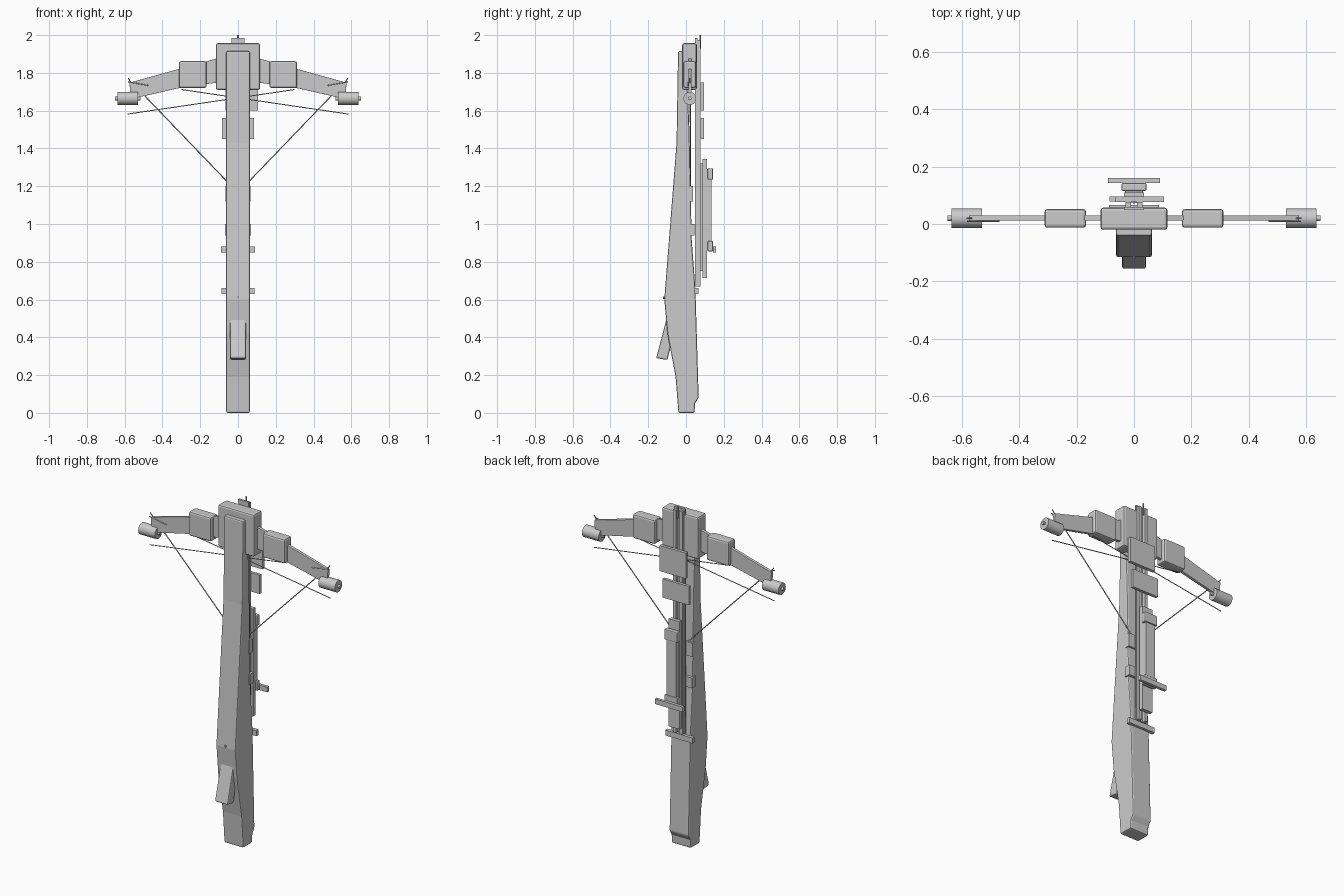
import bpy, bmesh
from mathutils import Vector


def finish(name, bm, bevel=0.0, segs=2):
    bmesh.ops.recalc_face_normals(bm, faces=bm.faces)
    me = bpy.data.meshes.new(name)
    bm.to_mesh(me)
    bm.free()
    ob = bpy.data.objects.new(name, me)
    bpy.context.collection.objects.link(ob)
    if bevel:
        mod = ob.modifiers.new("bevel", 'BEVEL')
        mod.width, mod.segments = bevel, segs
        mod.limit_method = 'ANGLE'
    return ob


def box(name, x, y, z, bevel=0.0):
    bm = bmesh.new()
    bmesh.ops.create_cube(bm, size=1)
    for v in bm.verts:
        v.co = Vector([(r[0] + r[1]) / 2 + c * (r[1] - r[0]) for c, r in zip(v.co, (x, y, z))])
    return finish(name, bm, bevel)


def prism(name, pts, a, b, axis, bevel=0.0):
    # pts are (y, z) when axis is x, and (x, z) when axis is y
    bm = bmesh.new()
    put = (lambda p, d: (d, p[0], p[1])) if axis == 'x' else (lambda p, d: (p[0], d, p[1]))
    face = bm.faces.new([bm.verts.new(put(p, a)) for p in pts])
    ext = bmesh.ops.extrude_face_region(bm, geom=[face])
    for v in ext['geom']:
        if isinstance(v, bmesh.types.BMVert):
            v.co[0 if axis == 'x' else 1] = b
    return finish(name, bm, bevel)


def rod(name, p, q, r, sides=8):
    p, q = Vector(p), Vector(q)
    bm = bmesh.new()
    bmesh.ops.create_cone(bm, cap_ends=True, segments=sides, radius1=r, radius2=r, depth=(q - p).length)
    rot = Vector((0, 0, 1)).rotation_difference(q - p)
    for v in bm.verts:
        v.co = rot @ v.co + (p + q) / 2
    for f in bm.faces:
        f.smooth = sides > 12 and len(f.verts) == 4
    return finish(name, bm)


# Stock and trigger lever
prism("stock", [(-0.04, 0.0), (-0.055, 0.19), (-0.098, 0.42), (-0.115, 0.6), (-0.05, 1.43),
                (-0.042, 1.915), (0.0, 1.915), (0.018, 1.5), (0.03, 0.92), (0.05, 0.65),
                (0.067, 0.08), (0.048, 0.05), (0.045, 0.0)], -0.063, 0.063, 'x', 0.008)
prism("trigger_lever", [(-0.1, 0.51), (-0.158, 0.29), (-0.098, 0.28), (-0.07, 0.4)],
      -0.042, 0.042, 'x', 0.008)
rod("stock_pin", (0, -0.11, 0.61), (0, -0.122, 0.61), 0.006)

# Head block holding the bow
box("head_block", (-0.117, 0.117), (-0.02, 0.057), (1.71, 1.957), 0.01)

# Rail along the back
box("rail_base", (-0.035, 0.035), (0.048, 0.06), (0.67, 1.985))
for s in (-1, 1):
    box("rail_strip", sorted((s * 0.01, s * 0.03)), (0.06, 0.077), (0.67, 1.975))
rod("front_sight", (0, 0.075, 1.93), (0, 0.075, 2.0), 0.004)
box("rail_end_bar", (-0.088, 0.088), (0.045, 0.066), (0.63, 0.662))

# Back plates
box("upper_plate", (-0.065, 0.105), (0.077, 0.095), (1.6, 1.75))
box("lower_plate", (-0.085, 0.085), (0.078, 0.095), (1.45, 1.56))

# Sliding carriage
box("carriage_base", (-0.035, 0.035), (0.088, 0.11), (0.715, 1.345))
box("carriage_spine", (-0.012, 0.012), (0.074, 0.092), (0.75, 1.32))
box("carriage_bar", (-0.032, 0.032), (0.108, 0.136), (0.86, 1.29))
for z in ((0.855, 0.91), (1.235, 1.295)):
    box("carriage_cap", (-0.043, 0.043), (0.115, 0.143), z, 0.005)
box("carriage_handle", (-0.09, 0.09), (0.143, 0.16), (0.85, 0.88))

# String latch and side clamps
box("string_latch", (-0.067, 0.067), (0.01, 0.037), (1.12, 1.2))
box("side_clamp", (-0.07, 0.07), (0.01, 0.045), (0.94, 1.0))

# Mirrored bow parts
for s in (-1, 1):
    prism("bow_limb", [(s * x, z) for x, z in ((0.1, 1.88), (0.575, 1.748), (0.57, 1.69),
                       (0.53, 1.67), (0.31, 1.72), (0.1, 1.75))], 0.012, 0.03, 'y', 0.002)
    box("limb_block", sorted((s * 0.167, s * 0.312)), (-0.013, 0.052), (1.72, 1.862), 0.01)
    rod("wheel", (s * 0.53, 0.02, 1.665), (s * 0.637, 0.02, 1.665), 0.034, 24)
    rod("wheel_axle", (s * 0.517, 0.02, 1.665), (s * 0.65, 0.02, 1.665), 0.01, 12)
    rod("bowstring", (s * 0.5, 0.022, 1.685), (0, 0.025, 1.165), 0.003)
    rod("cross_cable", (s * 0.585, 0.02, 1.582), (-s * 0.3, 0.02, 1.712), 0.0025)
    rod("tip_cord", (s * 0.47, 0.01, 1.733), (s * 0.582, 0.01, 1.753), 0.003)
    rod("tip_hook", (s * 0.56, 0.02, 1.74), (s * 0.582, 0.02, 1.772), 0.003)
